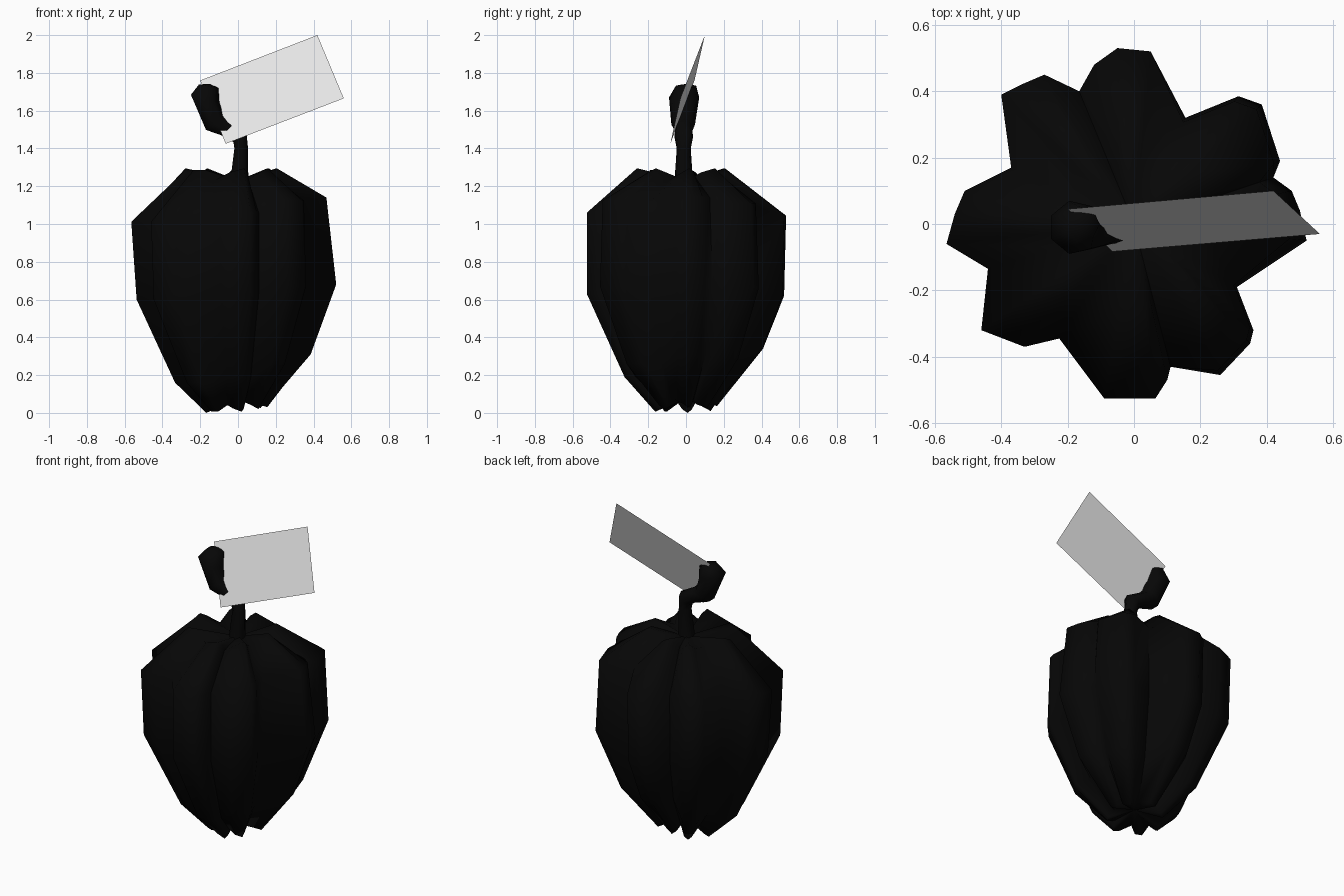
import bpy
import bmesh
from math import radians, cos, sin, pi
from mathutils import Vector

cube = bpy.data.objects.get("Cube")
if cube:
    bpy.data.objects.remove(cube)


def material(name, value):
    m = bpy.data.materials.new(name)
    m.use_nodes = True
    colour = (value, value, value, 1)
    m.diffuse_color = colour
    m.node_tree.nodes["Principled BSDF"].inputs["Base Color"].default_value = colour
    return m


black = material("black", 0.002)
white = material("white", 0.8)


def finish(bm, name, mat, smooth_angle):
    """Turn a bmesh into a named object with one colour."""
    mesh = bpy.data.meshes.new(name)
    bm.to_mesh(mesh)
    bm.free()
    mesh.materials.append(mat)
    obj = bpy.data.objects.new(name, mesh)
    bpy.context.collection.objects.link(obj)
    bpy.ops.object.select_all(action="DESELECT")
    obj.select_set(True)
    bpy.context.view_layer.objects.active = obj
    bpy.ops.object.shade_smooth_by_angle(angle=radians(smooth_angle))


def loft(bm, rings, start, end):
    """Skin closed rings of points and close both ends with a pole."""
    loops = [[bm.verts.new(p) for p in ring] for ring in rings]
    n = len(loops[0])
    for a, b in zip(loops, loops[1:]):
        for i in range(n):
            j = (i + 1) % n
            bm.faces.new((a[i], a[j], b[j], b[i]))
    for loop, tip in ((loops[0], start), (loops[-1], end)):
        pole = bm.verts.new(tip)
        for i in range(n):
            bm.faces.new((loop[i], loop[(i + 1) % n], pole))
    bmesh.ops.recalc_face_normals(bm, faces=bm.faces)


# Lobes counter-clockwise: lift of the underside, lift of the belly,
# belly scale below and above, outline points ending in the groove
LOBES = [
    (0.1, 0.05, 1, 0.9, [(0.52, -0.05), (0.5, 0.04), (0.475, 0.1), (0.42, 0.14)]),
    (0.08, 0.03, 1, 0.96, [(0.44, 0.19), (0.385, 0.36), (0.315, 0.385), (0.155, 0.32)]),
    (0.13, -0.01, 0.98, 1, [(0.05, 0.52), (-0.05, 0.53), (-0.12, 0.48), (-0.165, 0.4)]),
    (0, 0, 0.98, 1, [(-0.27, 0.45), (-0.34, 0.42), (-0.4, 0.39), (-0.37, 0.17)]),
    (-0.05, -0.03, 0.95, 1, [(-0.51, 0.1), (-0.54, 0.03), (-0.565, -0.06), (-0.44, -0.135)]),
    (-0.05, -0.03, 0.97, 1, [(-0.46, -0.32), (-0.33, -0.37), (-0.225, -0.345)]),
    (-0.02, 0, 1, 1, [(-0.09, -0.525), (0.065, -0.525), (0.1, -0.47), (0.11, -0.43)]),
    (0.05, 0.04, 1, 0.97, [(0.26, -0.455), (0.35, -0.36), (0.36, -0.32), (0.31, -0.19)]),
]

# Ribbed body, one column of points for each outline point
columns = []
for low, mid, below, above, points in LOBES:
    for k, (x, y) in enumerate(points):
        # Pointed crest at both ends of a lobe, fading to nothing in the groove
        crest = max(0, sin(pi * (k + 1) / len(points))) ** 1.3
        levels = [(0.31, 0.06 - 0.05 * crest + 0.2 * low), (0.64 + low, 0.21 + low),
                  (below, 0.63 + mid), (above, 1.06 + 1.6 * mid),
                  (0.48 - 0.7 * low, 1.235 + 0.06 * crest)]
        columns.append([Vector((x * s, y * s, z)) for s, z in levels])
body = bmesh.new()
loft(body, list(zip(*columns)), (0, 0, 0.08), (0, 0, 1.23))
finish(body, "ribbed_body", black, 75)

# Crooked stem with a thick curled end: centre, radius, tilt of the ring
PATH = [((0.003, -0.012, 1.2), 0.052, 0), ((0.015, -0.012, 1.4), 0.038, 0),
        ((0.008, -0.012, 1.465), 0.05, -45), ((-0.06, -0.012, 1.505), 0.048, -80),
        ((-0.125, -0.015, 1.535), 0.064, -40), ((-0.178, -0.01, 1.665), 0.082, 15),
        ((-0.158, 0, 1.73), 0.055, 10)]
rings = []
for centre, r, tilt in PATH:
    t = radians(tilt)
    rings.append([Vector(centre) + Vector((r * cos(a) * cos(t), r * sin(a), -r * cos(a) * sin(t)))
                  for a in (2 * pi * k / 7 for k in range(7))])
stem = bmesh.new()
loft(stem, rings, PATH[0][0], (-0.15, 0.01, 1.742))
finish(stem, "stem", black, 60)

# Flat tag cutting through the end of the stem
tag = bmesh.new()
corners = [(-0.2, 0.045, 1.76), (-0.065, -0.083, 1.425), (0.56, -0.03, 1.665), (0.42, 0.1, 2)]
tag.faces.new([tag.verts.new(c) for c in corners])
finish(tag, "flat_tag", white, 30)
